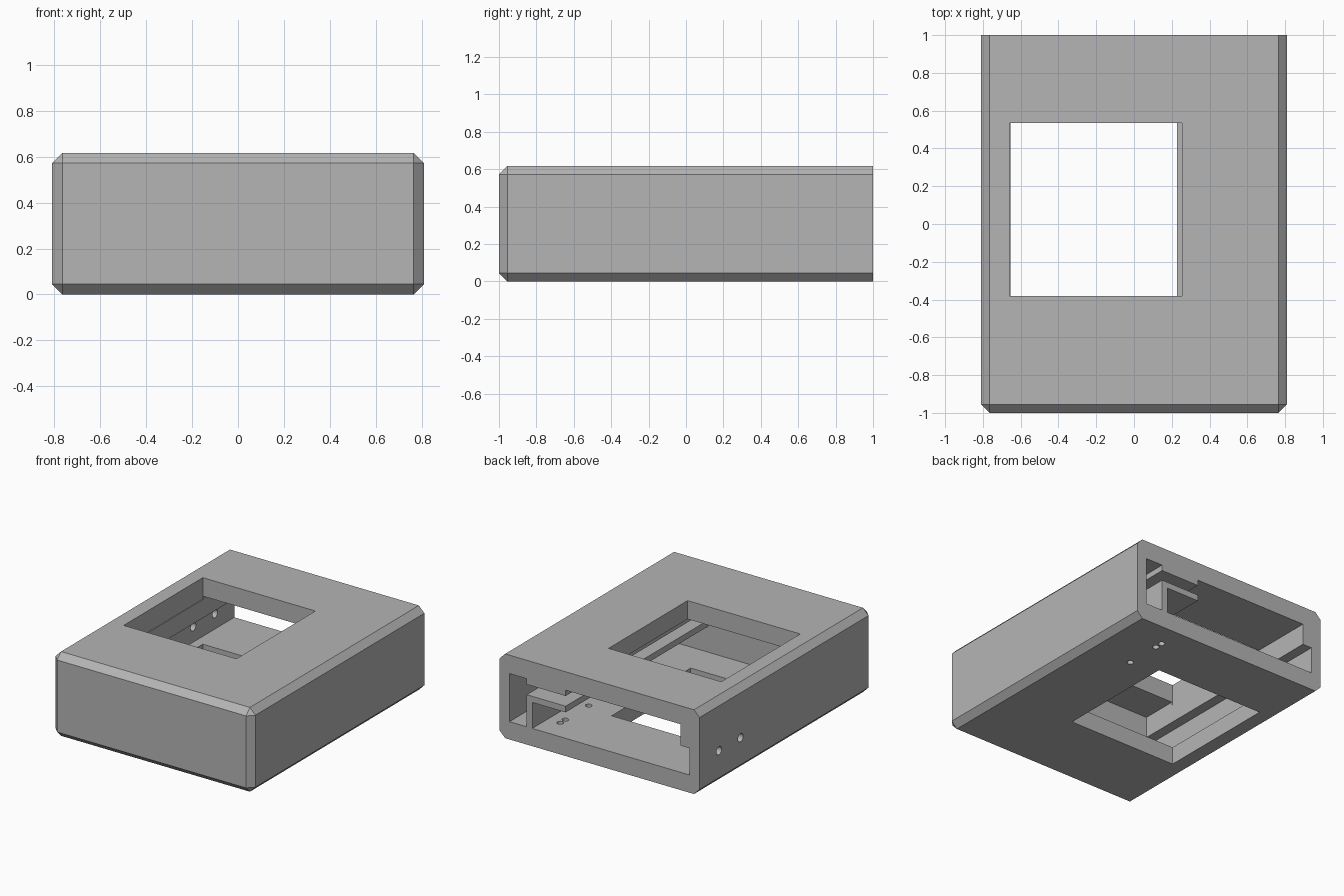
import bpy, bmesh
from mathutils import Matrix, Vector

cube = bpy.data.objects.get("Cube")
if cube:
    bpy.data.objects.remove(cube, do_unlink=True)

grey = bpy.data.materials.new("plain_grey")
grey.use_nodes = True
colour = (0.46, 0.46, 0.46, 1)
grey.diffuse_color = colour
grey.node_tree.nodes["Principled BSDF"].inputs["Base Color"].default_value = colour


def make_object(name, bm):
    bmesh.ops.recalc_face_normals(bm, faces=bm.faces)
    mesh = bpy.data.meshes.new(name)
    bm.to_mesh(mesh)
    bm.free()
    mesh.materials.append(grey)
    obj = bpy.data.objects.new(name, mesh)
    bpy.context.collection.objects.link(obj)
    return obj


def box(name, low, high, chamfer=0):
    low, high = Vector(low), Vector(high)
    bm = bmesh.new()
    bmesh.ops.create_cube(bm, size=1)
    for v in bm.verts:
        v.co = (low + high) / 2 + v.co * (high - low)
    if chamfer:
        # The open back keeps its sharp edges
        edges = [e for e in bm.edges if min(v.co.y for v in e.verts) < high.y - 0.01]
        bmesh.ops.bevel(bm, geom=edges, offset=chamfer, segments=1,
                        profile=0.5, affect='EDGES')
    return make_object(name, bm)


def prism(name, outline, y0, y1):
    bm = bmesh.new()
    face = bm.faces.new([bm.verts.new((x, y0, z)) for x, z in outline])
    ext = bmesh.ops.extrude_face_region(bm, geom=[face])
    verts = [g for g in ext["geom"] if isinstance(g, bmesh.types.BMVert)]
    bmesh.ops.translate(bm, verts=verts, vec=(0, y1 - y0, 0))
    return make_object(name, bm)


def drill(name, centre, radius, axis):
    bm = bmesh.new()
    turn = Matrix.Rotation(1.570796, 4, 'Y') if axis == 'X' else Matrix()
    bmesh.ops.create_cone(bm, cap_ends=True, segments=24, radius1=radius, radius2=radius,
                          depth=0.2, matrix=Matrix.Translation(centre) @ turn)
    return make_object(name, bm)


# Chamfered outer shell
case = box("case_body", (-0.81, -1, 0), (0.81, 1, 0.617), 0.045)

# Cavity section: side ledge, hooked inner shelf and ceiling lip
floor, ceiling = 0.13, 0.482
section = [(-0.73, floor), (0.545, floor), (0.545, 0.32), (0.275, 0.32),
           (0.275, 0.365), (0.59, 0.365), (0.59, floor), (0.73, floor),
           (0.73, ceiling), (0.59, ceiling), (0.59, 0.44), (0.275, 0.44),
           (0.275, ceiling), (-0.655, ceiling), (-0.655, 0.325), (-0.73, 0.325)]
cutters = [prism("cavity_cutter", section, -0.65, 1.1)]

# Windows in the top and the floor
cutters.append(box("top_window_cutter", (-0.66, -0.38, 0.46), (0.253, 0.535, 0.8)))
cutters.append(box("floor_window_cutter", (-0.66, -0.38, -0.2), (0.228, 0.535, 0.15)))

# Screw holes in the side wall and the floor
for y in (0.525, 0.775):
    cutters.append(drill("side_hole_cutter", (-0.79, y, 0.243), 0.03, 'X'))
for y in (0.49, 0.76, 0.82):
    cutters.append(drill("floor_hole_cutter", (0.445, y, 0.06), 0.023, 'Z'))

for cutter in cutters:
    cutter.hide_render = True
    mod = case.modifiers.new(cutter.name, 'BOOLEAN')
    mod.operation = 'DIFFERENCE'
    mod.solver = 'EXACT'
    mod.object = cutter

# Bake the cuts and discard the cutters
bpy.context.view_layer.update()
graph = bpy.context.evaluated_depsgraph_get()
result = bpy.data.meshes.new_from_object(case.evaluated_get(graph))
case.modifiers.clear()
case.data = result
for cutter in cutters:
    bpy.data.objects.remove(cutter, do_unlink=True)
